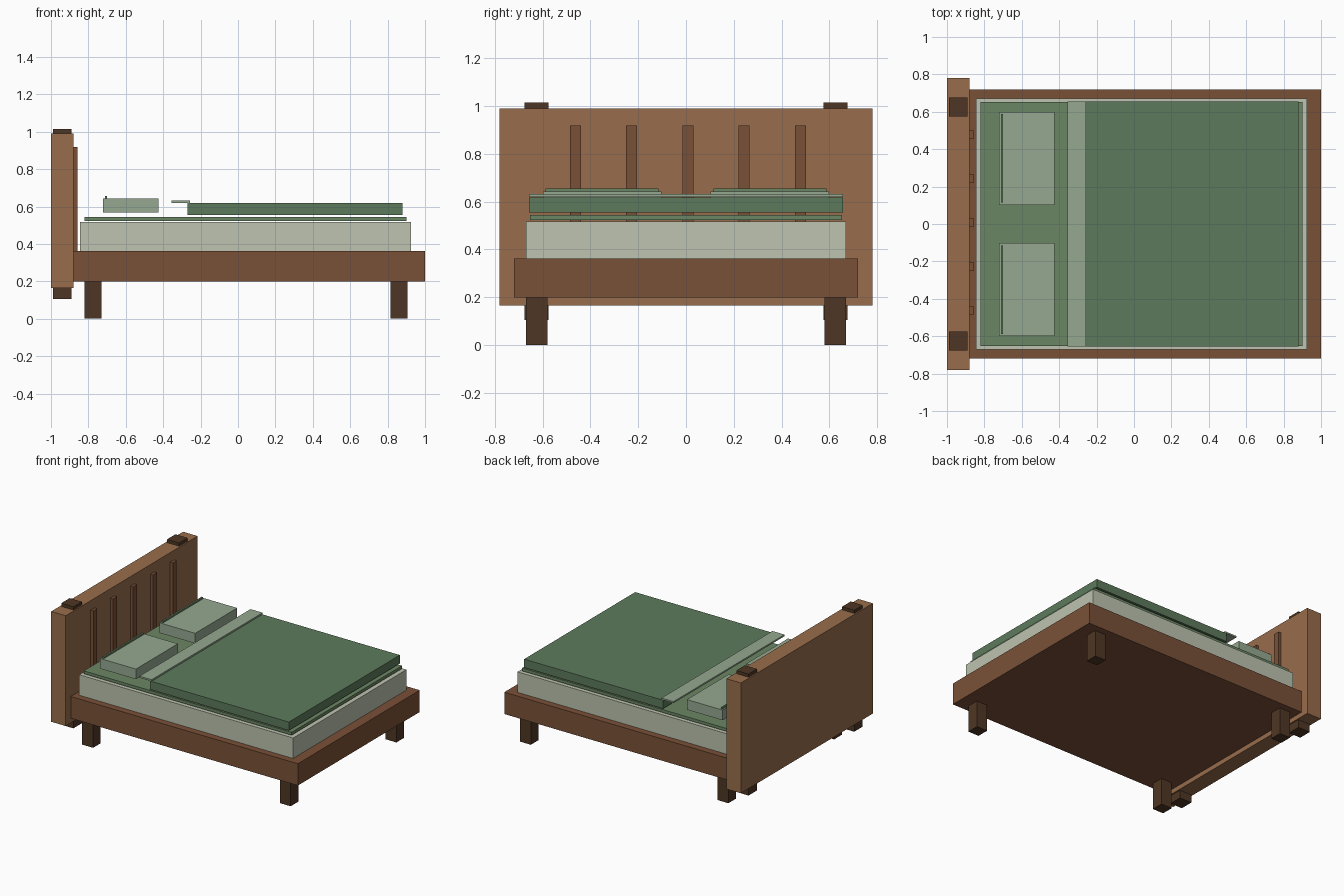
import bpy, bmesh

if "Cube" in bpy.data.objects:
    bpy.data.objects.remove(bpy.data.objects["Cube"])


def material(name, r, g, b):
    m = bpy.data.materials.new(name)
    m.diffuse_color = tuple((c / 255) ** 2.2 for c in (r, g, b)) + (1,)
    m.use_nodes = True
    m.node_tree.nodes["Principled BSDF"].inputs["Base Color"].default_value = m.diffuse_color
    return m


light_wood = material("light_wood", 151, 109, 77)
mid_wood = material("mid_wood", 121, 82, 58)
dark_wood = material("dark_wood", 80, 57, 41)
cream = material("cream", 188, 194, 174)
sheet_green = material("sheet_green", 107, 133, 100)
blanket_green = material("blanket_green", 93, 121, 93)
pale_green = material("pale_green", 148, 167, 143)


def box(name, x, y, z, mat):
    """Box from (min, max) ranges along each axis."""
    bm = bmesh.new()
    bmesh.ops.create_cube(bm, size=1)
    for v in bm.verts:
        v.co = [r[0] if c < 0 else r[1] for c, r in zip(v.co, (x, y, z))]
    # Keep the origin at the centre of the part
    centre = [sum(r) / 2 for r in (x, y, z)]
    bmesh.ops.translate(bm, verts=bm.verts, vec=[-c for c in centre])
    mesh = bpy.data.meshes.new(name)
    bm.to_mesh(mesh)
    bm.free()
    mesh.materials.append(mat)
    ob = bpy.data.objects.new(name, mesh)
    ob.location = centre
    bpy.context.collection.objects.link(ob)
    return ob


def pair(name, x, y, z, mat):
    """Two boxes mirrored across y = 0."""
    box(name + "_right", x, (-y[1], -y[0]), z, mat)
    box(name + "_left", x, y, z, mat)


# Frame and legs
box("bed_frame", (-0.88, 1.0), (-0.72, 0.72), (0.2, 0.363), mid_wood)
pair("head_leg", (-0.82, -0.73), (0.58, 0.67), (0, 0.2), dark_wood)
pair("foot_leg", (0.815, 0.905), (0.58, 0.67), (0, 0.2), dark_wood)

# Headboard with posts running through it and slats on its face
box("headboard", (-1.0, -0.88), (-0.78, 0.78), (0.165, 0.99), light_wood)
pair("headboard_post", (-0.99, -0.89), (0.575, 0.675), (0.105, 1.014), dark_wood)
for i in range(5):
    y = -0.462 + 0.235 * i
    box(f"headboard_slat_{i + 1}", (-0.885, -0.858), (y - 0.023, y + 0.023),
        (0.363, 0.919), mid_wood)

# Mattress and bedding
box("mattress", (-0.845, 0.925), (-0.67, 0.67), (0.363, 0.516), cream)
box("sheet", (-0.82, 0.90), (-0.652, 0.652), (0.523, 0.545), sheet_green)
box("blanket", (-0.27, 0.88), (-0.656, 0.656), (0.555, 0.618), blanket_green)
box("blanket_fold", (-0.356, -0.256), (-0.656, 0.656), (0.619, 0.631), pale_green)

# Pillows with a seam strip near the head end
pair("pillow", (-0.722, -0.426), (0.102, 0.598), (0.567, 0.643), pale_green)
pair("pillow_seam", (-0.712, -0.70), (0.115, 0.587), (0.643, 0.655), sheet_green)
